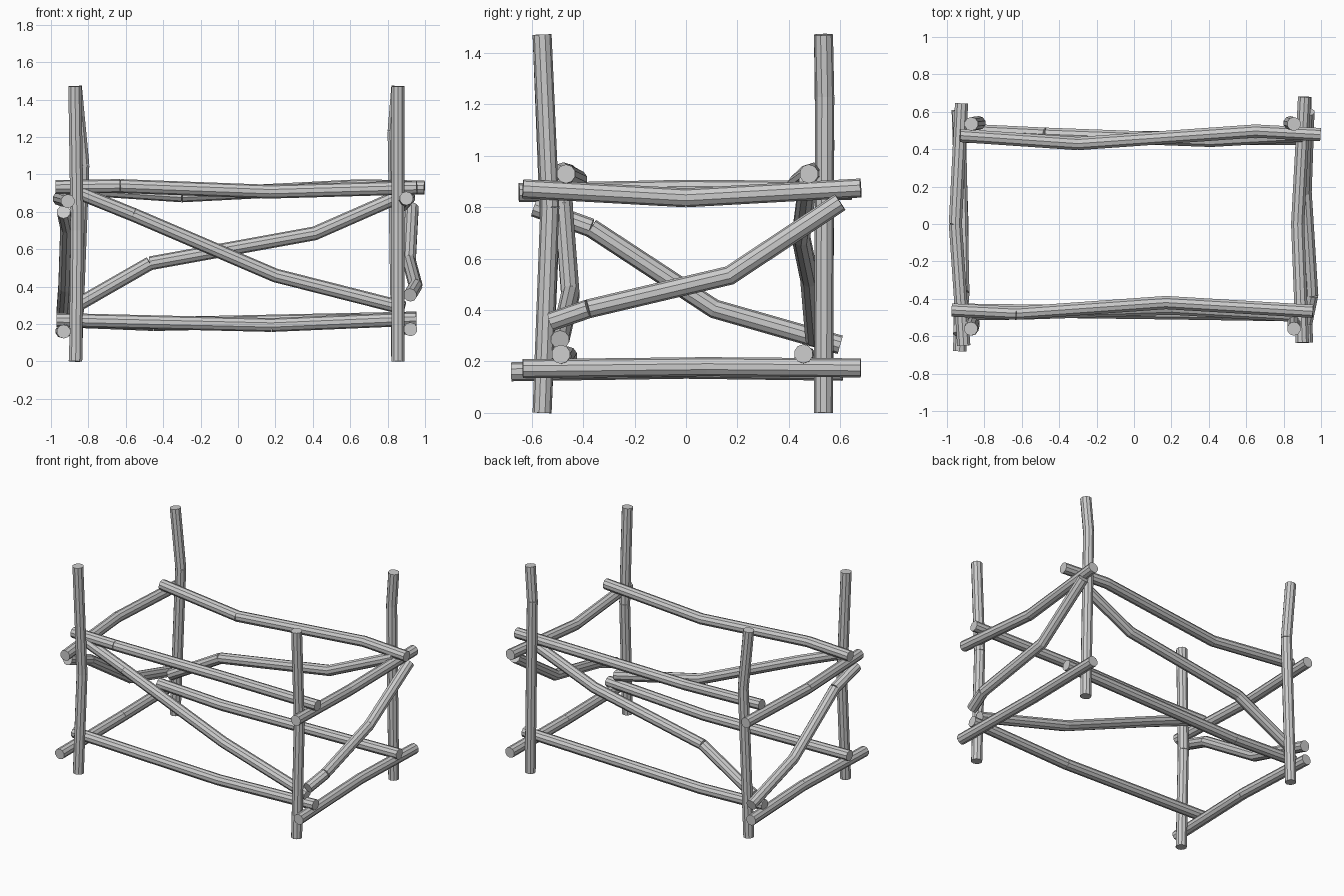
import bpy
import bmesh
from math import cos, sin, tau
from mathutils import Vector

RADIUS = 0.037
SIDES = 10

cube = bpy.data.objects.get("Cube")
if cube:
    bpy.data.objects.remove(cube, do_unlink=True)

wood = bpy.data.materials.new("plain grey")
wood.use_nodes = True
grey = (0.6, 0.6, 0.6, 1)
wood.diffuse_color = grey
wood.node_tree.nodes["Principled BSDF"].inputs["Base Color"].default_value = grey


def ring(bm, joint, along, normal):
    """Circle around a segment, slid along it onto the plane of the joint."""
    up = Vector((0, 0, 1)) if abs(along.z) < 0.8 else Vector((0, 1, 0))
    side = along.cross(up).normalized()
    up = side.cross(along)
    verts = []
    for i in range(SIDES):
        a = tau * (i + 0.5) / SIDES
        p = (side * cos(a) + up * sin(a)) * RADIUS
        p -= along * (p.dot(normal) / along.dot(normal))
        verts.append(bm.verts.new(joint + p))
    return verts


def pole(name, *points):
    """Crooked pole: square-cut at its first bend, mitred at later bends."""
    pts = [Vector(p) for p in points]
    dirs = [(b - a).normalized() for a, b in zip(pts, pts[1:])]
    bm = bmesh.new()
    for i, d in enumerate(dirs):
        first = d if i < 2 else d + dirs[i - 1]
        last = d if i == 0 or i == len(dirs) - 1 else d + dirs[i + 1]
        a = ring(bm, pts[i], d, first)
        b = ring(bm, pts[i + 1], d, last)
        for k in range(SIDES):
            n = (k + 1) % SIDES
            bm.faces.new((a[k], a[n], b[n], b[k]))
        if i < 2:
            bm.faces.new(a[::-1])
        if i == 0 or i == len(dirs) - 1:
            bm.faces.new(b)
    bmesh.ops.recalc_face_normals(bm, faces=bm.faces)
    mesh = bpy.data.meshes.new(name)
    bm.to_mesh(mesh)
    bm.free()
    mesh.materials.append(wood)
    obj = bpy.data.objects.new(name, mesh)
    bpy.context.collection.objects.link(obj)


# Corner posts
TOP = 1.472
pole("front_left_post", (.855, -.56, 0), (.855, -.53, .8), (.855, -.56, TOP))
pole("front_right_post", (-.868, -.56, 0), (-.86, -.53, .7), (-.872, -.56, TOP))
pole("back_left_post", (.855, .535, 0), (.835, .54, 1.23), (.855, .535, TOP))
pole("back_right_post", (-.87, .535, 0), (-.83, .54, 1.05), (-.87, .535, TOP))

# Long rails, front and back
pole("front_top_rail", (-.975, -.46, .933), (-.63, -.477, .938),
     (.17, -.42, .908), (.957, -.467, .93))
pole("front_bottom_rail", (-.97, -.46, .222), (.18, -.475, .195), (.954, -.487, .228))
pole("back_top_rail", (-.93, .473, .93), (-.3, .43, .888),
     (.65, .497, .937), (.997, .478, .93))
pole("back_bottom_rail", (-.95, .47, .22), (-.45, .465, .2), (.954, .457, .23))

# Short rails on the two ends
pole("left_top_rail", (.9, -.635, .872), (.875, 0, .837), (.912, .68, .875))
pole("left_bottom_rail", (.922, -.635, .172), (.9, .08, .18), (.915, .68, .175))
pole("right_top_rail", (-.91, -.65, .857), (-.955, 0, .87), (-.922, .645, .865))
pole("right_bottom_rail", (-.932, -.68, .16), (-.92, 0, .17), (-.94, .61, .162))

# Diagonal braces, one on each side
pole("front_brace", (-.87, -.48, .91), (-.56, -.475, .785),
     (.2, -.45, .46), (.89, -.49, .285))
pole("back_brace", (-.88, .5, .29), (-.47, .48, .525),
     (.41, .447, .685), (.9, .475, .9))
pole("left_brace", (.92, -.525, .355), (.95, -.38, .405),
     (.915, .17, .535), (.93, .6, .82))
pole("right_brace", (-.932, -.59, .8), (-.915, -.37, .72),
     (-.925, .11, .405), (-.935, .6, .265))
